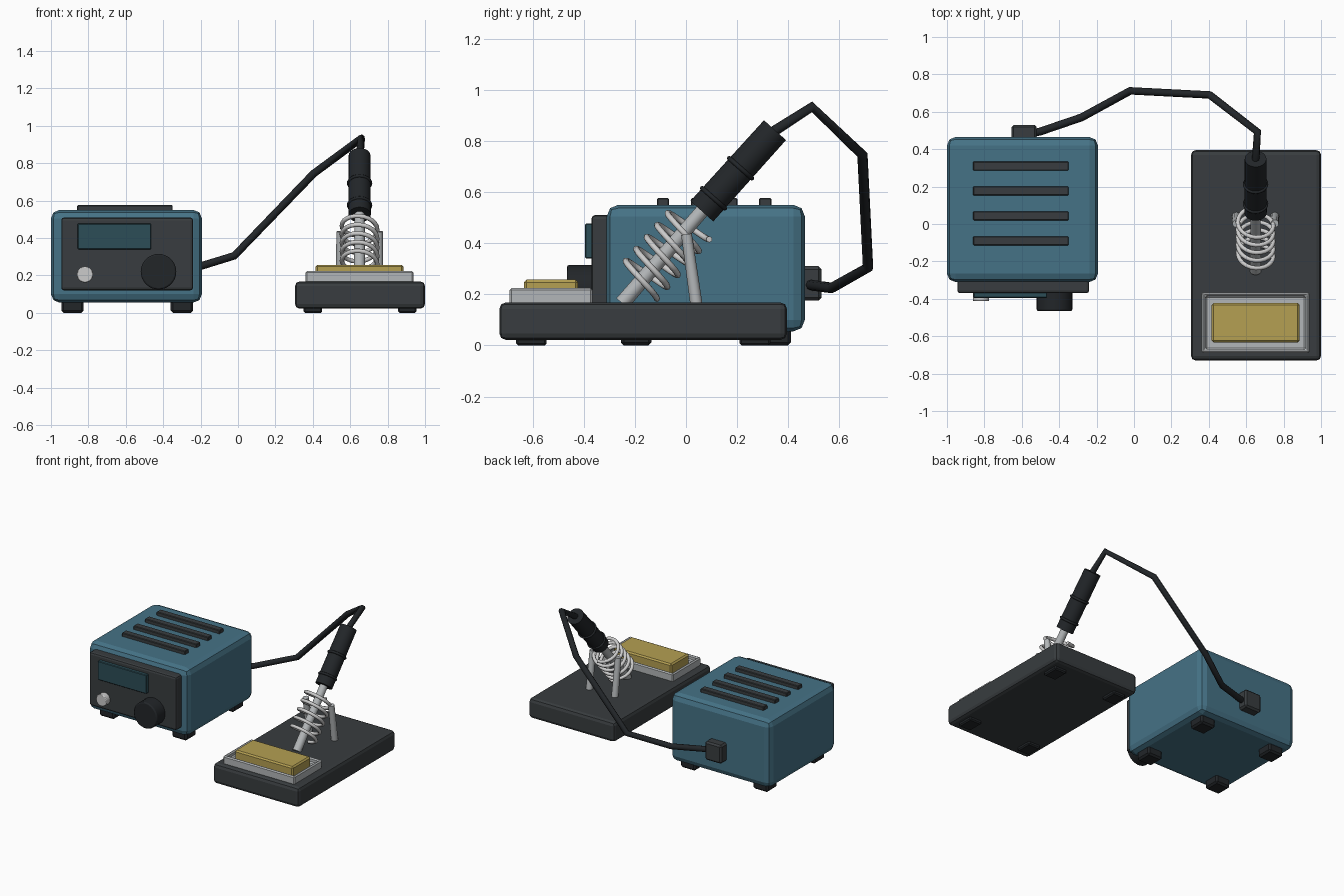
import bpy, bmesh
from math import cos, sin, pi
from mathutils import Vector

if "Cube" in bpy.data.objects:
    bpy.data.objects.remove(bpy.data.objects["Cube"])


def material(name, r, g, b):
    m = bpy.data.materials.new(name)
    m.diffuse_color = (r, g, b, 1)
    m.use_nodes = True
    m.node_tree.nodes["Principled BSDF"].inputs["Base Color"].default_value = m.diffuse_color
    return m


TEAL = material("teal", .06, .17, .24)
DARK = material("charcoal", .04, .046, .05)
BLACK = material("black", .016, .019, .022)
SCREEN = material("screen", .025, .075, .095)
YELLOW = material("yellow", .46, .35, .085)
METAL = material("metal", .45, .47, .48)
SILVER = material("silver", .6, .62, .63)


def finish(ob, name, mat):
    ob.name = name
    ob.data.materials.append(mat)
    return ob


def box(name, x, y, z, mat, bevel=.01, seg=1):
    """Bevelled box from (min, max) ranges."""
    bpy.ops.mesh.primitive_cube_add(size=1)
    ob = finish(bpy.context.object, name, mat)
    for v in ob.data.vertices:
        v.co = [(r[0] + r[1]) / 2 + c * (r[1] - r[0]) for r, c in zip((x, y, z), v.co)]
    if bevel:
        m = ob.modifiers.new("bevel", "BEVEL")
        m.width, m.segments = bevel, seg
    return ob


def rod(name, a, b, r1, r2, mat, sides=24, bevel=0):
    """Cylinder or cone between two points."""
    a, b = Vector(a), Vector(b)
    bpy.ops.mesh.primitive_cone_add(vertices=sides, radius1=r1, radius2=r2, depth=(b - a).length,
                                    location=(a + b) / 2,
                                    rotation=(b - a).to_track_quat('Z', 'Y').to_euler())
    ob = finish(bpy.context.object, name, mat)
    bpy.ops.object.shade_smooth_by_angle(angle=.6)
    if bevel:
        m = ob.modifiers.new("bevel", "BEVEL")
        m.width, m.segments, m.angle_limit = bevel, 2, .8
    return ob


def tube(name, points, radius, mat):
    """Round tube along a polyline."""
    cu = bpy.data.curves.new(name, "CURVE")
    cu.dimensions = "3D"
    cu.bevel_depth, cu.bevel_resolution, cu.use_fill_caps = radius, 2, True
    sp = cu.splines.new("POLY")
    sp.points.add(len(points) - 1)
    for p, co in zip(sp.points, points):
        p.co = (*co, 1)
    ob = bpy.data.objects.new(name, cu)
    bpy.context.collection.objects.link(ob)
    bpy.ops.object.select_all(action="DESELECT")
    ob.select_set(True)
    bpy.context.view_layer.objects.active = ob
    bpy.ops.object.convert(target="MESH")
    return finish(bpy.context.object, name, mat)


# Control unit
box("station_body", (-1, -.193), (-.31, .465), (.055, .55), TEAL, .045, 2)
box("front_panel", (-.945, -.24), (-.37, -.29), (.12, .51), DARK, .015, 2)
box("display", (-.858, -.465), (-.395, -.35), (.34, .477), SCREEN, .004)
rod("temperature_knob", (-.425, -.35, .22), (-.425, -.465, .22), .095, .095, BLACK, 32, .008)
rod("power_button", (-.818, -.35, .205), (-.818, -.412, .205), .043, .043, SILVER, 24, .005)
for i in range(4):
    y = .31 - i * .1333
    box(f"vent_slat_{i + 1}", (-.86, -.35), (y - .024, y + .024), (.53, .576), DARK, .004)
box("cable_socket", (-.655, -.52), (.44, .53), (.175, .31), DARK, .012)
for x in (-.885, -.3):
    for y in (-.195, .35):
        box("station_foot", (x - .06, x + .06), (y - .06, y + .06), (0, .07), BLACK, .012)

# Stand base
box("stand_base", (.305, 1), (-.73, .395), (.022, .168), DARK, .025, 2)
for x in (.4, .905):
    for y in (-.605, .27):
        box("stand_foot", (x - .05, x + .05), (y - .06, y + .06), (0, .04), BLACK, .008)

# Sponge tray with recessed floor
tray = box("sponge_tray", (.362, .938), (-.69, -.365), (.155, .224), METAL, .008)
bm = bmesh.new()
bm.from_mesh(tray.data)
top = max(bm.faces, key=lambda f: f.calc_center_median().z)
bmesh.ops.inset_region(bm, faces=[top], thickness=.028)
floor = bmesh.ops.extrude_face_region(bm, geom=[top])
bmesh.ops.translate(bm, vec=(0, 0, -.035),
                    verts=[v for v in floor["geom"] if isinstance(v, bmesh.types.BMVert)])
bmesh.ops.delete(bm, geom=[top], context="FACES")
bm.to_mesh(tray.data)
bm.free()
box("sponge", (.415, .885), (-.633, -.423), (.18, .257), YELLOW, .01)

# Iron along a tilted axis
X = .65
tip = Vector((X, -.25, .165))
handle_low = Vector((X, .062, .525))
handle_top = Vector((X, .348, .842))
axis = (handle_top - tip).normalized()
side = Vector((1, 0, 0))
perp = side.cross(axis).normalized()
if perp.y < 0:
    perp = -perp
rod("iron_shaft", tip, handle_low + axis * .02, .03, .027, METAL)
rod("iron_handle", handle_low, handle_top, .06, .058, BLACK, 24)
for i, t in enumerate((.16, .53)):
    bpy.ops.mesh.primitive_torus_add(major_radius=.059, minor_radius=.009, major_segments=24,
                                     minor_segments=8, location=handle_low.lerp(handle_top, t),
                                     rotation=axis.to_track_quat('Z', 'Y').to_euler())
    finish(bpy.context.object, f"grip_ring_{i + 1}", BLACK)
    bpy.ops.object.shade_smooth()

# Coil holder and its two posts
low, high = Vector((X, -.185, .245)), Vector((X, .02, .478))
turns, steps = 5, 24
coil = []
for i in range(turns * steps + 1):
    a = 2 * pi * i / steps
    coil.append(low.lerp(high, i / (turns * steps)) + .095 * (perp * cos(a) + side * sin(a)))
tube("coil_holder", coil, .012, SILVER)
for s in (-1, 1):
    rod("coil_post", (X + s * .103, .042, .15), (X + s * .103, .002, .435), .024, .021, METAL, 12)

# Cable from the handle to the rear socket
tube("cable", [(-.585, .475, .24), (-.5, .495, .235), (-.28, .57, .225), (-.02, .712, .305),
               (.405, .69, .745), (.66, .493, .933), (X, .335, .832)], .021, BLACK)
